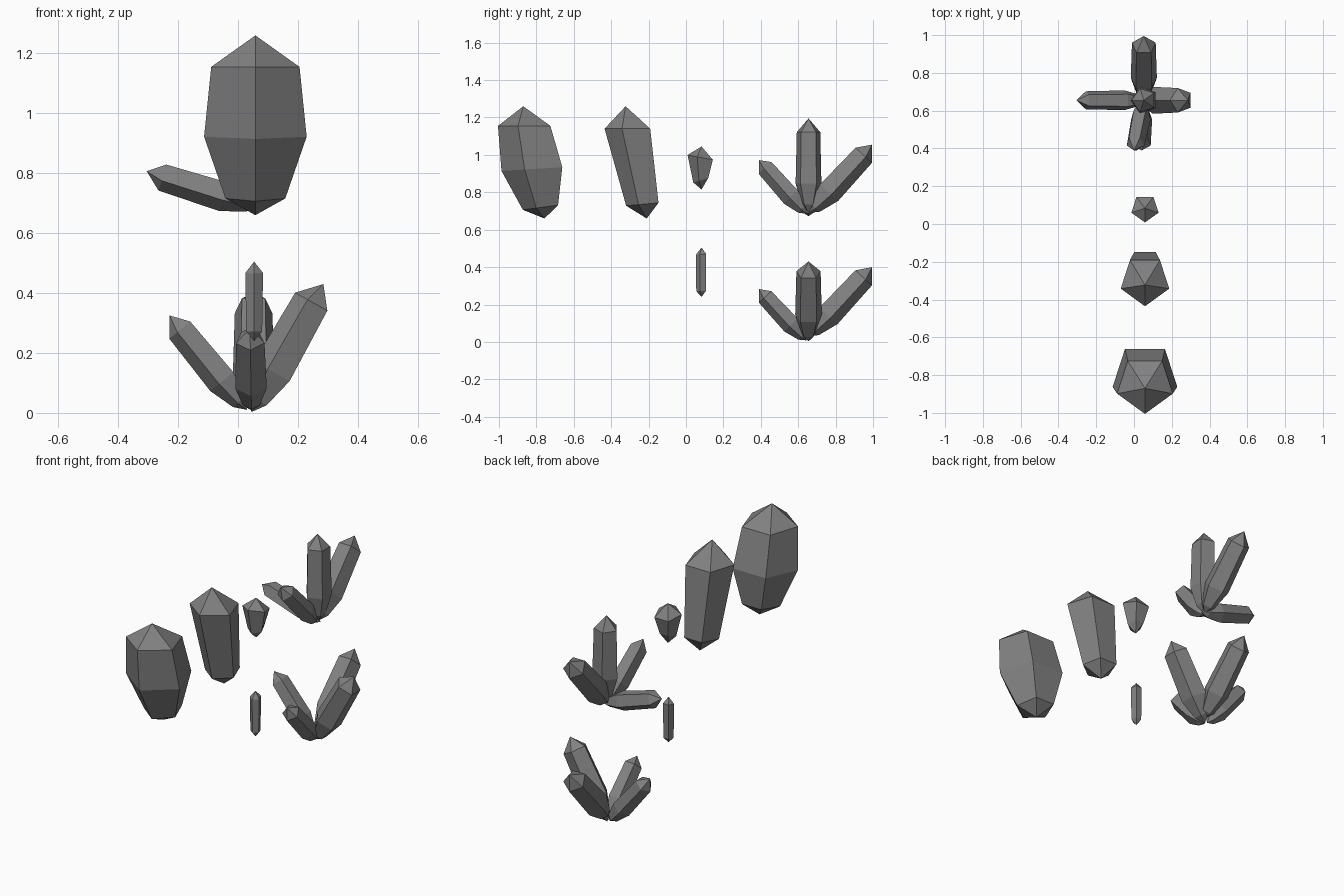
import bpy
import bmesh
from math import cos, sin, tau
from mathutils import Vector

cube = bpy.data.objects.get("Cube")
if cube:
    bpy.data.objects.remove(cube, do_unlink=True)

# Single grey stone material
GREY = (0.22, 0.22, 0.22, 1)
stone = bpy.data.materials.new("grey stone")
stone.use_nodes = True
stone.diffuse_color = GREY
stone.node_tree.nodes["Principled BSDF"].inputs["Base Color"].default_value = GREY

SIDES = 5


def crystal(name, base, tip, corner, rings):
    """Pointed prism; each ring is (fraction along axis, radius, ring normal)."""
    base, tip = Vector(base), Vector(tip)
    axis = tip - base
    bm = bmesh.new()
    bottom, top = bm.verts.new(base), bm.verts.new(tip)
    loops = []
    for t, radius, normal in rings:
        n = Vector(normal or axis).normalized()
        u = Vector(corner)
        u = (u - n * u.dot(n)).normalized()
        v = n.cross(u)
        centre = base + axis * t
        loops.append([bm.verts.new(centre + radius * (u * cos(tau * k / SIDES) + v * sin(tau * k / SIDES)))
                      for k in range(SIDES)])
    for k in range(SIDES):
        j = (k + 1) % SIDES
        bm.faces.new((bottom, loops[0][j], loops[0][k]))
        for low, high in zip(loops, loops[1:]):
            bm.faces.new((low[k], low[j], high[j], high[k]))
        bm.faces.new((loops[-1][k], loops[-1][j], top))
    bmesh.ops.recalc_face_normals(bm, faces=bm.faces)
    mesh = bpy.data.meshes.new(name)
    bm.to_mesh(mesh)
    bm.free()
    mesh.materials.append(stone)
    obj = bpy.data.objects.new(name, mesh)
    bpy.context.collection.objects.link(obj)
    return obj


def arm(name, base, tip, corner, r):
    """Cluster crystal with a tapered foot."""
    return crystal(name, base, tip, corner,
                   [(0.09, r * 0.6, None), (0.31, r * 1.1, None), (0.855, r, None)])


def lean(slope):
    return (0, -slope, 1)


FRONT, BACK, RIGHT, LEFT = (0, -1, 0), (0, 1, 0), (-1, 0, 0), (1, 0, 0)
X = 0.058

# Free-standing crystals
crystal("large_crystal", (X, -0.757, 0.66), (X, -0.87, 1.26), FRONT,
        [(0.1, 0.105, lean(0.13)), (0.442, 0.18, lean(0.06)), (0.825, 0.155, lean(0))])
crystal("tall_crystal", (X, -0.21, 0.66), (X, -0.323, 1.26), FRONT,
        [(0.128, 0.096, lean(0.09)), (0.8, 0.135, lean(0))])
crystal("stubby_crystal", (X, 0.083, 0.815), (X, 0.083, 1.045), FRONT,
        [(0.22, 0.046, lean(0.3)), (0.74, 0.076, lean(-0.19))])
crystal("slim_crystal", (0.054, 0.083, 0.24), (0.054, 0.083, 0.505), FRONT,
        [(0.12, 0.028, lean(0)), (0.86, 0.031, lean(0.1))])

# Upper cluster
arm("upper_cluster_upright", (0.055, 0.655, 0.69), (0.052, 0.655, 1.195), RIGHT, 0.066)
arm("upper_cluster_back", (0.052, 0.655, 0.69), (0.052, 0.995, 1.055), BACK, 0.066)
arm("upper_cluster_front", (0.05, 0.645, 0.685), (0.0, 0.39, 0.972), FRONT, 0.05)
arm("upper_cluster_right", (0.07, 0.655, 0.69), (-0.305, 0.655, 0.807), (0, 0, -1), 0.05)

# Lower cluster
arm("lower_cluster_left", (0.045, 0.655, 0.003), (0.285, 0.655, 0.43), RIGHT, 0.068)
arm("lower_cluster_back", (0.052, 0.65, 0.03), (0.052, 0.995, 0.4), BACK, 0.066)
arm("lower_cluster_front", (0.045, 0.645, 0.008), (0.04, 0.39, 0.283), FRONT, 0.05)
arm("lower_cluster_right", (0.03, 0.655, 0.01), (-0.228, 0.655, 0.325), RIGHT, 0.05)
